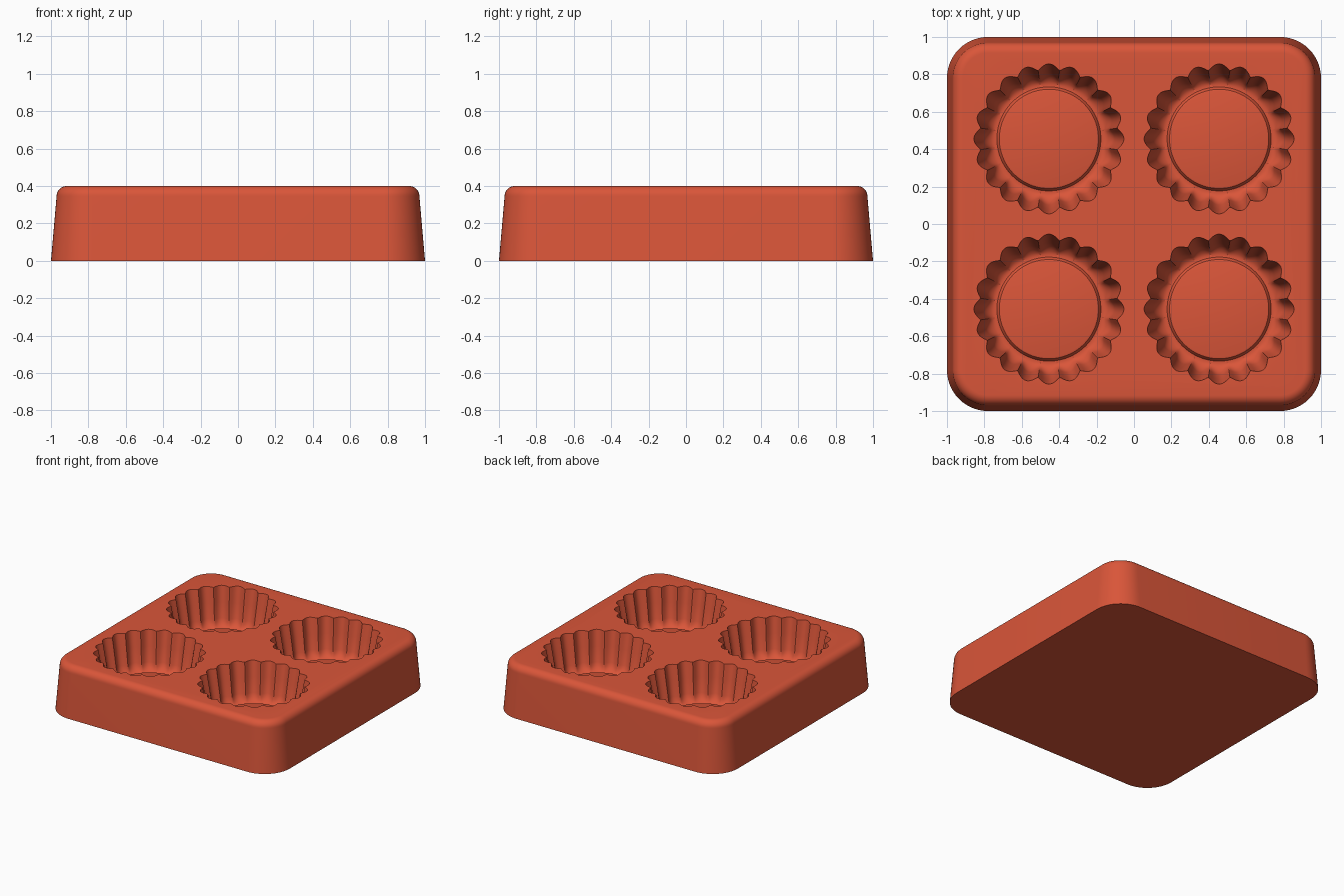
import bpy, bmesh, math

old = bpy.data.objects.get("Cube")
if old:
    bpy.data.objects.remove(old, do_unlink=True)

HEIGHT = 0.40
CORNER = 0.22
FLUTES = 20
STEPS = 12          # segments per flute
SPACING = 0.455     # cup centre offset

clay = bpy.data.materials.new("terracotta_red")
clay.use_nodes = True
clay.diffuse_color = (0.70, 0.092, 0.041, 1)
clay.node_tree.nodes["Principled BSDF"].inputs["Base Color"].default_value = clay.diffuse_color


def loft(name, rings):
    """Bridge a stack of closed rings (bottom to top) and cap both ends."""
    bm = bmesh.new()
    loops = [[bm.verts.new(p) for p in ring] for ring in rings]
    for low, high in zip(loops, loops[1:]):
        n = len(low)
        for i in range(n):
            j = (i + 1) % n
            bm.faces.new((low[i], low[j], high[j], high[i]))
    bm.faces.new(loops[0][::-1])
    bm.faces.new(loops[-1])
    bmesh.ops.recalc_face_normals(bm, faces=bm.faces)
    mesh = bpy.data.meshes.new(name)
    bm.to_mesh(mesh)
    bm.free()
    mesh.materials.append(clay)
    obj = bpy.data.objects.new(name, mesh)
    bpy.context.collection.objects.link(obj)
    return obj


def rounded_square(inset, z, segments=14):
    r = CORNER - inset
    c = 1 - CORNER
    ring = []
    for k, (sx, sy) in enumerate([(1, 1), (-1, 1), (-1, -1), (1, -1)]):
        for i in range(segments + 1):
            a = math.pi / 2 * (k + i / segments)
            ring.append((sx * c + r * math.cos(a), sy * c + r * math.sin(a), z))
    return ring


def fluted_ring(cx, cy, radius, z, depth):
    n = FLUTES * STEPS
    ring = []
    for i in range(n):
        a = 2 * math.pi * i / n
        lobe = math.sqrt(math.cos(FLUTES * a / 2) ** 2 + 0.01)
        r = radius + depth * lobe
        ring.append((cx + r * math.cos(a), cy + r * math.sin(a), z))
    return ring


# Tapered block with a rounded top edge
edge = 0.055
profile = [(0, 0), (0.03, HEIGHT - edge)]
for i in range(1, 9):
    a = math.pi / 2 * i / 8
    profile.append((0.03 + edge * (1 - math.cos(a)), HEIGHT - edge + edge * math.sin(a)))
mould = loft("baking_mould", [rounded_square(*p) for p in profile])

# Fluted cup hollow: raised floor disc, groove, fillet, flared wall
cup = [(0.255, 0.125, 0), (0.265, 0.122, 0), (0.272, 0.113, 0), (0.278, 0.102, 0),
       (0.293, 0.100, 0), (0.305, 0.107, 0.005), (0.315, 0.120, 0.012),
       (0.322, 0.140, 0.020), (0.327, 0.165, 0.026), (0.346, 0.28, 0.031),
       (0.366, HEIGHT, 0.035), (0.370, HEIGHT + 0.03, 0.035)]
cutters = []
for sx in (-1, 1):
    for sy in (-1, 1):
        cutter = loft("cup_cutter", [fluted_ring(sx * SPACING, sy * SPACING, *p) for p in cup])
        cutter.hide_render = True
        cutters.append(cutter)
        cut = mould.modifiers.new("cup", 'BOOLEAN')
        cut.operation = 'DIFFERENCE'
        cut.solver = 'EXACT'
        cut.object = cutter

# Apply the cuts and remove the cutters
bpy.context.view_layer.update()
graph = bpy.context.evaluated_depsgraph_get()
carved = bpy.data.meshes.new_from_object(mould.evaluated_get(graph))
mould.modifiers.clear()
mould.data = carved
for cutter in cutters:
    bpy.data.objects.remove(cutter, do_unlink=True)

# Smooth shading with sharp rims
bpy.ops.object.select_all(action='DESELECT')
mould.select_set(True)
bpy.context.view_layer.objects.active = mould
bpy.ops.object.shade_smooth_by_angle(angle=math.radians(35))
